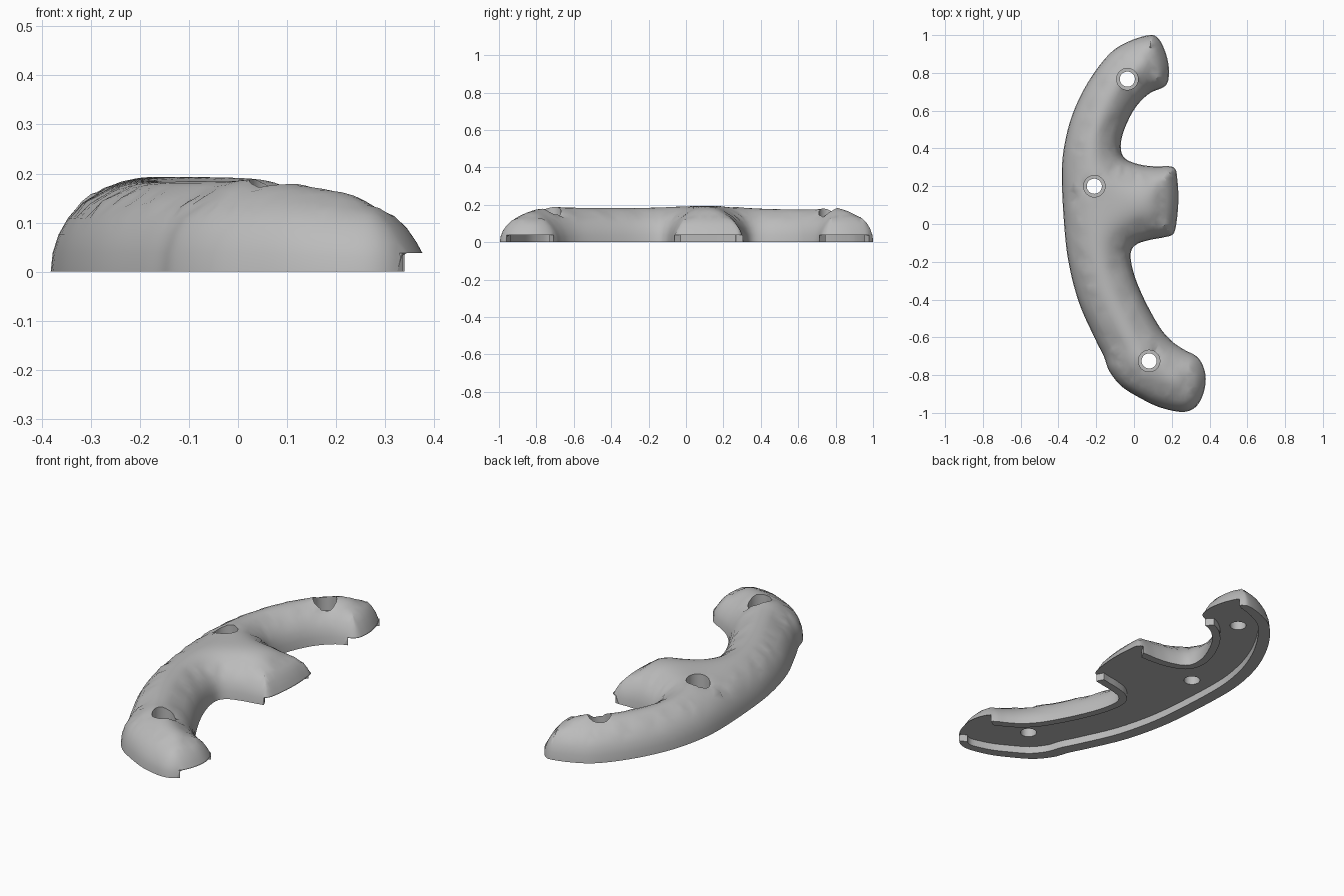
import bpy, bmesh, math
from mathutils import Vector
from mathutils.geometry import delaunay_2d_cdt

if "Cube" in bpy.data.objects:
    bpy.data.objects.remove(bpy.data.objects["Cube"])

grey = bpy.data.materials.new("matte grey")
grey.use_nodes = True
grey.diffuse_color = (0.5, 0.5, 0.5, 1)
grey.node_tree.nodes["Principled BSDF"].inputs["Base Color"].default_value = (0.5, 0.5, 0.5, 1)

HEIGHT, EDGE, RECESS, STEP = 0.193, 0.2, 0.038, 0.025
BORE, HOLE, SEAT = 0.057, 0.04, 0.09
HOLES = [Vector(p) for p in ((-0.035, 0.767), (-0.21, 0.2), (0.08, -0.725))]
# Finger tips where the lower rim is open: x limit and y range
TIPS = ((0.333, -1.1, -0.5), (0.185, -0.2, 0.4), (0.13, 0.6, 1.1))

# Control points of the plan outline, counterclockwise from the back tip
CONTROL = [Vector(p) for p in (
    (.08, 1), (-.02, .97), (-.12, .91), (-.225, .78), (-.31, .62), (-.36, .46),
    (-.382, .28), (-.37, 0), (-.345, -.21), (-.29, -.42), (-.205, -.61), (-.16, -.7),
    (-.13, -.78), (-.065, -.86), (.03, -.92), (.135, -.97), (.255, -.995), (.325, -.97),
    (.365, -.905), (.38, -.82), (.365, -.75), (.33, -.7), (.265, -.665), (.2, -.62),
    (.135, -.545), (.055, -.4), (0, -.265), (-.018, -.16), (.01, -.11), (.08, -.085),
    (.16, -.07), (.21, -.05), (.228, .03), (.235, .13), (.23, .23), (.21, .3),
    (.11, .305), (.03, .315), (-.045, .345), (-.07, .4), (-.055, .49), (.003, .61),
    (.08, .69), (.165, .73), (.185, .79), (.178, .87), (.15, .95), (.12, .99))]


def closed_spline(points, steps):
    """Smooth closed curve through the points."""
    result, n = [], len(points)
    for i in range(n):
        a, b, c, d = (points[(i + k) % n] for k in (-1, 0, 1, 2))
        for s in range(steps):
            t = s / steps
            result.append(0.5 * (2 * b + (c - a) * t + (2 * a - 5 * b + 4 * c - d) * t * t
                                 + (3 * b - a - 3 * c + d) * t ** 3))
    return result


outline = closed_spline(CONTROL, 5)
COUNT = len(outline)


def probe(p, shape):
    """Distance to a closed shape and whether the point is inside it."""
    best, inside = 9.0, False
    for i, b in enumerate(shape):
        a = shape[i - 1]
        ab = b - a
        t = max(0, min(1, (p - a).dot(ab) / ab.length_squared))
        best = min(best, (p - a - ab * t).length)
        if (a.y > p.y) != (b.y > p.y) and p.x < a.x + (p.y - a.y) / ab.y * ab.x:
            inside = not inside
    return best, inside


def inset(offset):
    """Outline moved inward by offset(outward normal), keyed by outline index."""
    result = {}
    for i in range(COUNT):
        along = (outline[(i + 1) % COUNT] - outline[i - 1]).normalized()
        out = Vector((along.y, -along.x))
        p = outline[i] - out * offset(out)
        dist, inside = probe(p, outline)
        if inside and dist > 0.96 * offset(out):
            result[i] = p
    return result


def at_tip(p):
    return any(p.x > x and y0 < p.y < y1 for x, y0, y1 in TIPS)


def dome(p):
    """Rounded surface height, falling more gently toward the finger tips."""
    t = max(0, min(1, p.x / 0.3))
    radius = EDGE + 0.12 * t * t * (3 - 2 * t)
    a = max(0, 1 - probe(p, outline)[0] / radius)
    return max(HEIGHT * math.sqrt(1 - a * a), RECESS if at_tip(p) else 0)


def circle(center, radius, sides=40):
    return [center + radius * Vector((math.cos(math.tau * i / sides),
                                      math.sin(math.tau * i / sides))) for i in range(sides)]


def ring_edges(indices):
    return [(indices[i - 1], indices[i]) for i in range(len(indices))]


def triangulate(points, extra_edges, radius):
    """Triangles inside the outline with the three round holes left open."""
    edges = ring_edges(range(COUNT)) + extra_edges
    for center in HOLES:
        start = len(points)
        points = points + circle(center, radius)
        edges += ring_edges(range(start, len(points)))
    flat, _, tris, *_ = delaunay_2d_cdt(points, edges, [], 0, 1e-5)
    kept = []
    for tri in tris:
        middle = sum((flat[i] for i in tri), Vector((0, 0))) / len(tri)
        if (probe(middle, outline)[1]
                and all((middle - c).length > radius for c in HOLES)):
            kept.append((tri, middle))
    return flat, kept


bm = bmesh.new()


def face(*corners):
    """Face through (plan point, height) corners, skipping repeated ones."""
    unique = list(dict.fromkeys((p.x, p.y, z) for p, z in corners))
    if len(unique) > 2:
        bm.faces.new([bm.verts.new(c) for c in unique])


# Domed top: outline, rounded-edge rings and an inner grid
points = list(outline)
for k in range(1, 5):
    depth = EDGE * (1 - math.cos(0.2 * k))
    points += inset(lambda out: depth).values()
for i in range(-16, 17):
    for j in range(-40, 41):
        p = Vector(((i + 0.5 * (j % 2)) * STEP, j * STEP))
        dist, inside = probe(p, outline)
        if inside and dist > 0.078 and all((p - c).length > BORE + 0.01 for c in HOLES):
            points.append(p)
rim_height = [RECESS if at_tip(p) else 0 for p in outline]
flat, tris = triangulate(points, [], BORE)
verts = [bm.verts.new((p.x, p.y, rim_height[i] if i < COUNT else dome(p)))
         for i, p in enumerate(flat)]
for tri, _ in tris:
    bm.faces.new([verts[i] for i in tri])
bmesh.ops.delete(bm, geom=[v for v in bm.verts if not v.link_faces], context='VERTS')
for _ in range(5):
    bmesh.ops.smooth_vert(bm, verts=[v for v in bm.verts if v.co.z > 0.13],
                          factor=0.5, use_axis_z=True)

# Stepped screw holes: counterbore wall, seat ring and through hole
for edge in [e for e in bm.edges if e.is_boundary and min(v.co.z for v in e.verts) > SEAT]:
    a, b = (v.co.copy() for v in edge.verts)
    face((a, a.z), (b, b.z), (b, SEAT), (a, SEAT))
for center in HOLES:
    bore, hole = circle(center, BORE), circle(center, HOLE)
    for i in range(len(hole)):
        face((bore[i - 1], SEAT), (bore[i], SEAT), (hole[i], SEAT), (hole[i - 1], SEAT))
        face((hole[i - 1], SEAT), (hole[i], SEAT), (hole[i], RECESS), (hole[i - 1], RECESS))

# Underside: recess inside a rim that is wider on the spine and open at the tips
inner = inset(lambda out: 0.04 + 0.025 * max(0, -out.x))
points, border = list(outline), []
for i in range(COUNT):
    if at_tip(outline[i]):
        border.append(i)
    elif i in inner:
        border.append(len(points))
        points.append(inner[i])
recess = [points[i] for i in border]
flat, tris = triangulate(points, ring_edges(border), HOLE)
levels = {}
for tri, middle in tris:
    z = RECESS if probe(middle, recess)[1] else 0
    face(*((flat[i], z) for i in tri))
    for a, b in ring_edges(tri):
        levels.setdefault((min(a, b), max(a, b)), set()).add(z)

# Walls between rim and recess, and the rim ends under the finger tips
for (a, b), heights in levels.items():
    if len(heights) == 2:
        face((flat[a], 0), (flat[b], 0), (flat[b], RECESS), (flat[a], RECESS))
for a, b in ring_edges(range(COUNT)):
    low = min(levels.get((min(a, b), max(a, b)), {0}))
    face((flat[a], rim_height[a]), (flat[a], low), (flat[b], low), (flat[b], rim_height[b]))

# Join the surfaces into one smooth solid
bmesh.ops.remove_doubles(bm, verts=bm.verts[:], dist=2e-5)
bmesh.ops.recalc_face_normals(bm, faces=bm.faces[:])
mesh = bpy.data.meshes.new("grip_body")
bm.to_mesh(mesh)
bm.free()
mesh.materials.append(grey)
body = bpy.data.objects.new("grip_body", mesh)
bpy.context.collection.objects.link(body)
bpy.ops.object.select_all(action='DESELECT')
body.select_set(True)
bpy.context.view_layer.objects.active = body
bpy.ops.object.shade_smooth_by_angle(angle=math.radians(40))
